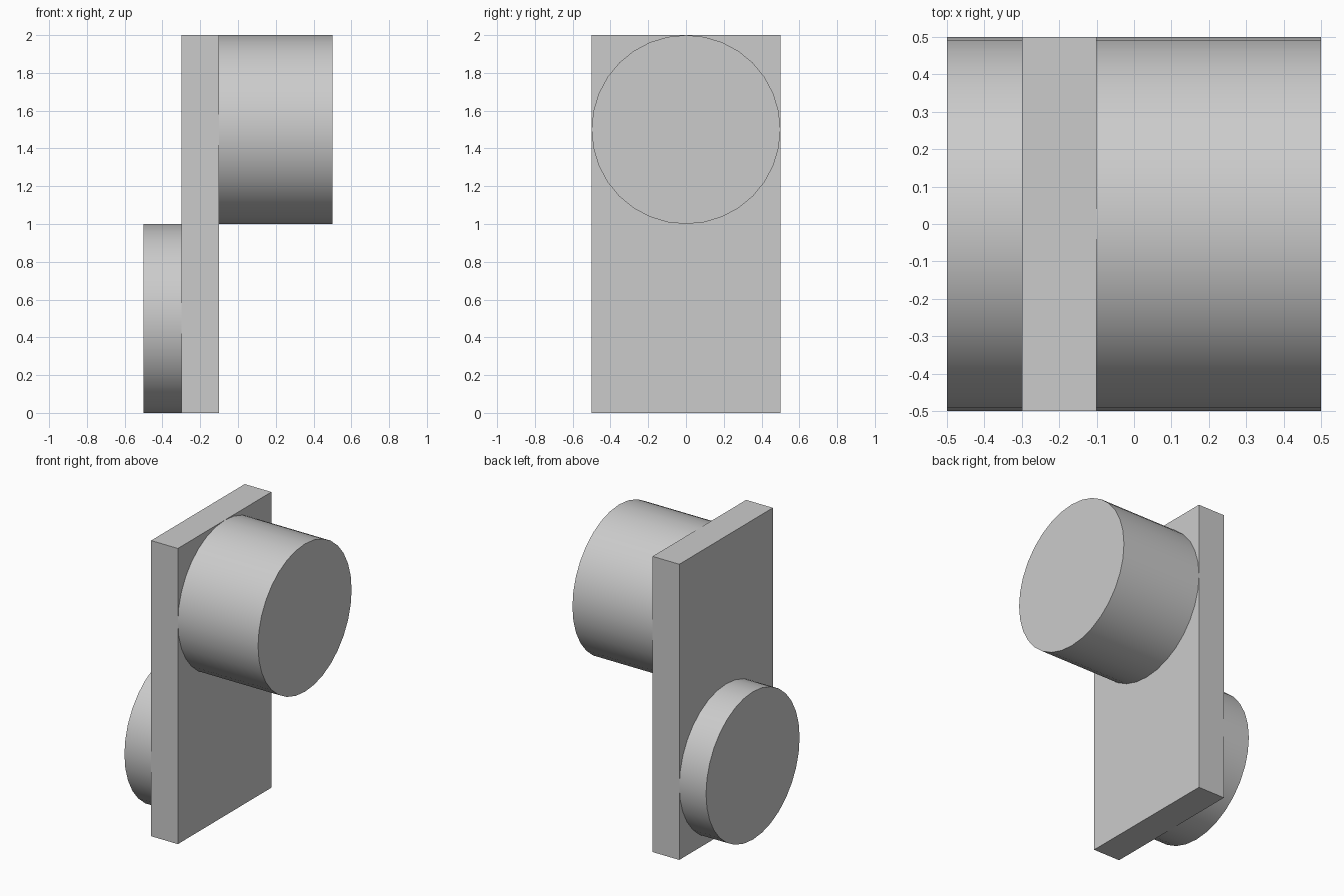
import bpy
import math

cube = bpy.data.objects.get("Cube")
if cube:
    bpy.data.objects.remove(cube, do_unlink=True)

# Single grey for every part
GREY = (0.6, 0.6, 0.6, 1.0)
grey = bpy.data.materials.new("plain grey")
grey.use_nodes = True
grey.diffuse_color = GREY
grey.node_tree.nodes["Principled BSDF"].inputs["Base Color"].default_value = GREY


def finish(name):
    obj = bpy.context.object
    obj.name = name
    obj.data.materials.append(grey)
    bpy.ops.object.transform_apply(location=False, rotation=True, scale=True)
    return obj


def drum(name, x0, x1, z):
    """Round drum lying along x between x0 and x1."""
    bpy.ops.mesh.primitive_cylinder_add(
        vertices=32, radius=0.5, depth=x1 - x0,
        location=((x0 + x1) / 2, 0, z), rotation=(0, math.pi / 2, 0))
    finish(name)
    bpy.ops.object.shade_smooth_by_angle(angle=math.radians(30))


# Upright plate
bpy.ops.mesh.primitive_cube_add(size=1, location=(-0.2, 0, 1))
bpy.context.object.scale = (0.2, 1, 2)
finish("upright_plate")

# Long drum at the top on one side, short drum at the bottom on the other
drum("upper_drum", -0.1, 0.5, 1.5)
drum("lower_drum", -0.5, -0.3, 0.5)
